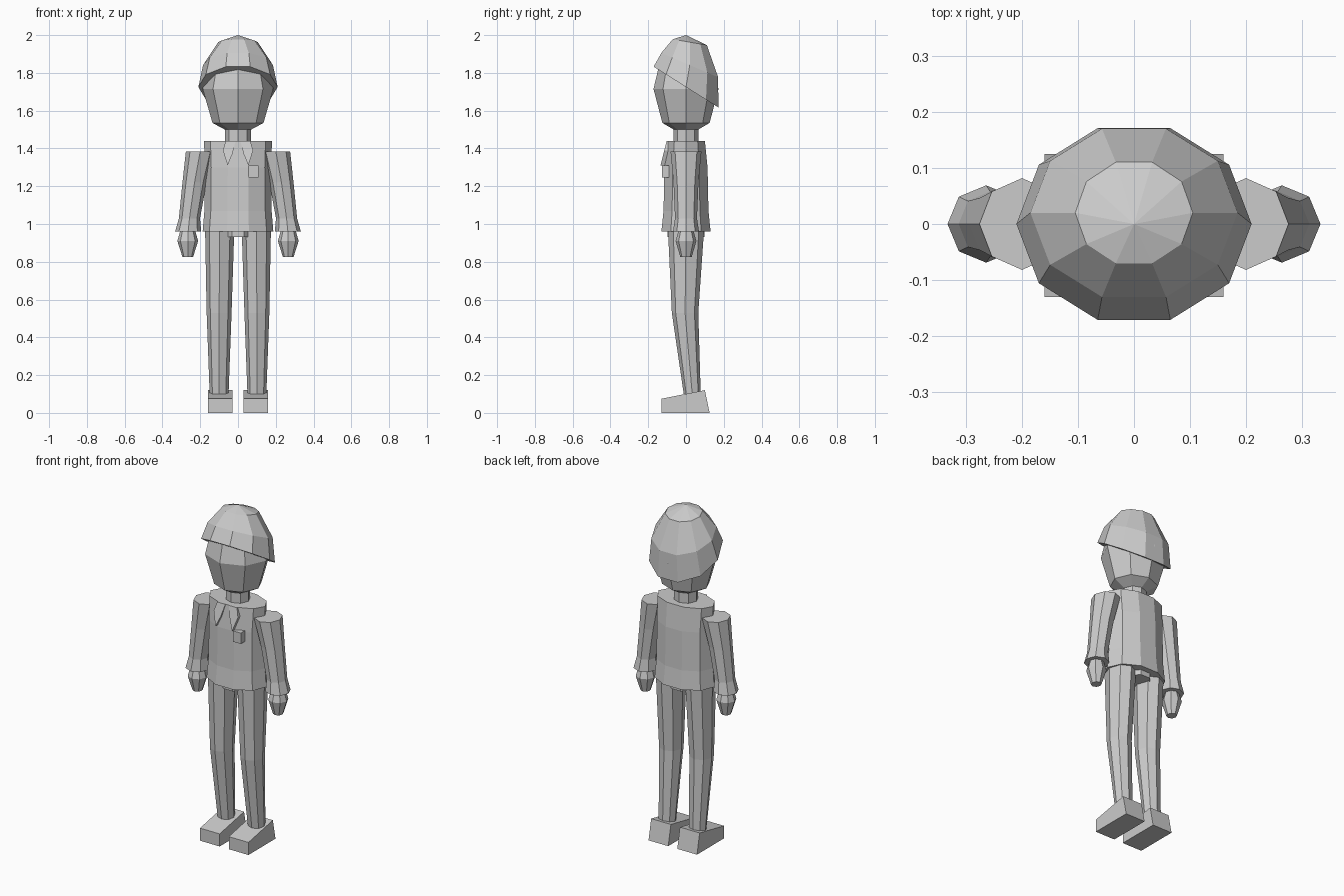
import bpy, bmesh
from math import sin, cos, pi

cube = bpy.data.objects.get("Cube")
if cube:
    bpy.data.objects.remove(cube)

grey = bpy.data.materials.new("light_grey")
grey.use_nodes = True
colour = (0.6, 0.6, 0.6, 1)
grey.diffuse_color = colour
grey.node_tree.nodes["Principled BSDF"].inputs["Base Color"].default_value = colour


def finish(name, bm):
    bmesh.ops.recalc_face_normals(bm, faces=bm.faces)
    mesh = bpy.data.meshes.new(name)
    bm.to_mesh(mesh)
    bm.free()
    mesh.materials.append(grey)
    obj = bpy.data.objects.new(name, mesh)
    bpy.context.collection.objects.link(obj)
    return obj


def loft(name, sides, rings, side=1, apex=None, phase=0):
    """Join rings of (z, centre x, centre y, radius x, radius y, slope along y)."""
    bm = bmesh.new()
    loops = []
    for z, cx, cy, rx, ry, *slope in rings:
        loop = []
        for i in range(sides):
            a = 2 * pi * i / sides + phase
            y = cy + ry * sin(a)
            tilt = slope[0] * y if slope else 0
            loop.append(bm.verts.new((side * (cx + rx * cos(a)), y, z + tilt)))
        loops.append(loop)
    for low, high in zip(loops, loops[1:]):
        for i in range(sides):
            j = (i + 1) % sides
            bm.faces.new((low[i], low[j], high[j], high[i]))
    bm.faces.new(loops[0][::-1])
    if apex:
        tip = bm.verts.new(apex)
        for i in range(sides):
            bm.faces.new((loops[-1][i], loops[-1][(i + 1) % sides], tip))
    else:
        bm.faces.new(loops[-1])
    return finish(name, bm)


def prism(name, near, far):
    """Join two matching outlines into a solid."""
    bm = bmesh.new()
    a = [bm.verts.new(p) for p in near]
    b = [bm.verts.new(p) for p in far]
    bm.faces.new(a)
    bm.faces.new(b[::-1])
    for i in range(len(a)):
        j = (i + 1) % len(a)
        bm.faces.new((a[i], b[i], b[j], a[j]))
    return finish(name, bm)


# Head, hair and neck
loft("head", 8, [(1.5, 0, 0, .07, .065), (1.535, 0, 0, .135, .125),
                 (1.715, 0, 0, .187, .172), (1.85, 0, 0, .155, .14),
                 (1.93, 0, 0, .08, .08)])
loft("hair", 10, [(1.725, 0, 0, .21, .18, -.63), (1.85, 0, .02, .185, .158, -.43),
                  (1.966, 0, .02, .105, .095, -.17)], apex=(0, 0, 2))
loft("neck", 8, [(1.42, 0, 0, .068, .065), (1.52, 0, 0, .068, .065)])

# Torso and pelvis
loft("torso", 10, [(.96, 0, 0, .187, .137), (1.07, 0, 0, .178, .125),
                   (1.3, 0, 0, .175, .12), (1.44, 0, 0, .18, .105)])
loft("pelvis", 8, [(.93, 0, 0, .085, .105), (1, 0, 0, .085, .105)], phase=pi / 8)

# Badge on the chest
prism("chest_badge", [(x, -.128, z) for x, z in ((.055, 1.245), (.108, 1.245), (.108, 1.31), (.055, 1.31))],
      [(x, -.09, z) for x, z in ((.055, 1.245), (.108, 1.245), (.108, 1.31), (.055, 1.31))])

for side, label in ((1, "left"), (-1, "right")):
    # Arms flare into a cuff at the wrist
    loft(label + "_arm", 8, [(.96, .264, 0, .069, .069), (1.03, .257, 0, .056, .058),
                             (1.22, .23, 0, .064, .066), (1.385, .2, 0, .076, .082)], side)
    loft(label + "_hand", 8, [(.825, .266, 0, .028, .03), (.91, .266, 0, .055, .055),
                              (.98, .266, 0, .035, .035)], side,)
    # Legs lean back to the ankles
    loft(label + "_leg", 8, [(.1, .1, .033, .05, .045), (.53, .1, -.005, .066, .07),
                             (.96, .097, 0, .077, .095)], side)
    # Wedge shoes
    prism(label + "_shoe",
          [(side * .03, y, z) for y, z in ((-.13, 0), (.125, 0), (.1, .12), (-.13, .075))],
          [(side * .16, y, z) for y, z in ((-.13, 0), (.125, 0), (.1, .12), (-.13, .075))])
    # Scarf tails hanging from the collar
    tail = ((.012, 1.44), (.03, 1.37), (.055, 1.31), (.08, 1.39), (.065, 1.44))
    prism(label + "_scarf_tail",
          [(side * x, -.135 + (z - 1.31) * .25, z) for x, z in tail],
          [(side * x, -.085, z) for x, z in tail])
